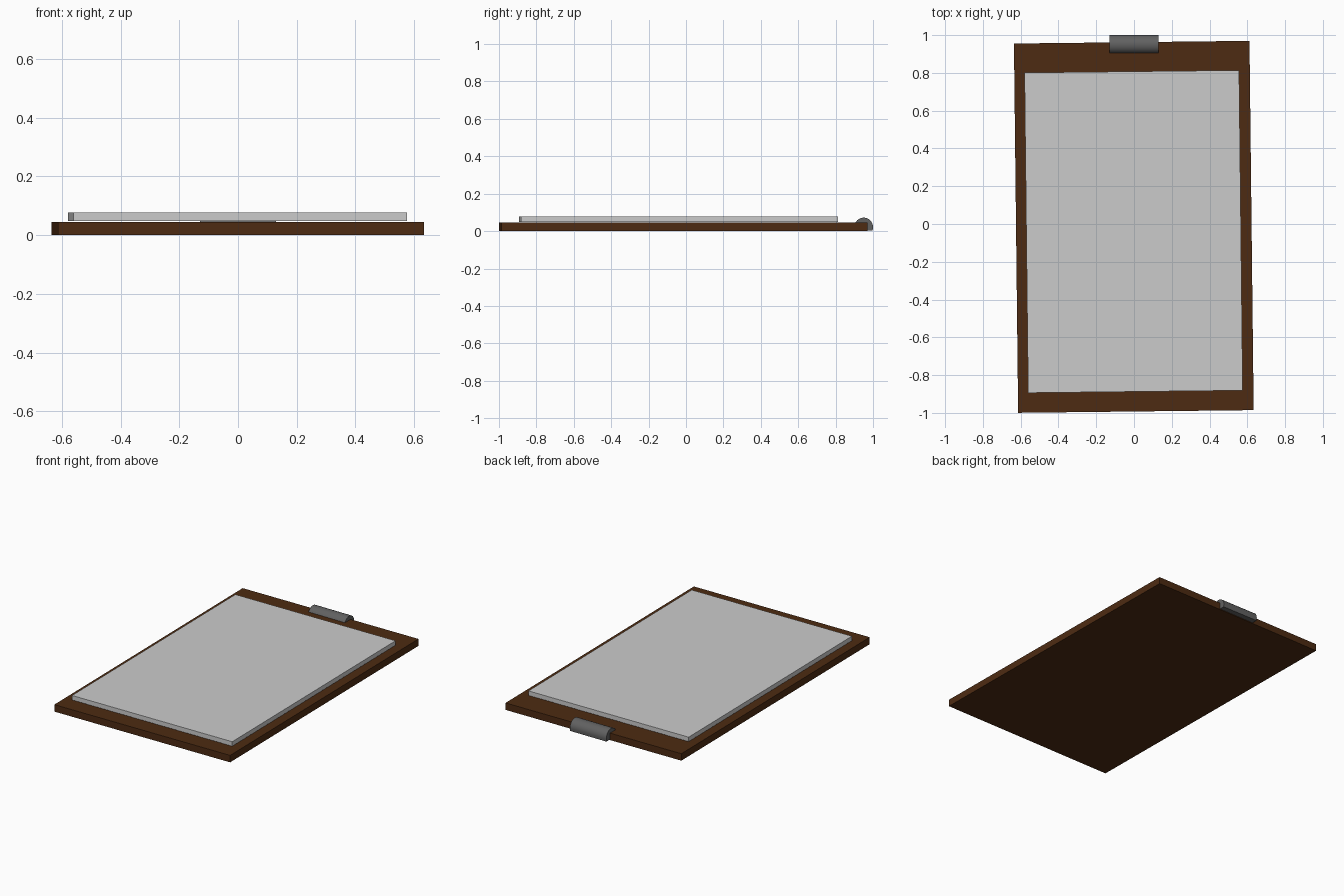
import bpy, bmesh, math
from mathutils import Matrix

if "Cube" in bpy.data.objects:
    bpy.data.objects.remove(bpy.data.objects["Cube"])

TILT = math.radians(0.65)


def material(name, rgb):
    m = bpy.data.materials.new(name)
    m.diffuse_color = (*rgb, 1)
    m.use_nodes = True
    m.node_tree.nodes["Principled BSDF"].inputs["Base Color"].default_value = m.diffuse_color
    return m


def add_object(name, bm, mat=None):
    bmesh.ops.recalc_face_normals(bm, faces=bm.faces)
    me = bpy.data.meshes.new(name)
    bm.to_mesh(me)
    bm.free()
    ob = bpy.data.objects.new(name, me)
    bpy.context.collection.objects.link(ob)
    if mat:
        me.materials.append(mat)
    return ob


def slab(name, cx, cy, w, d, z0, z1, mat=None):
    bm = bmesh.new()
    bmesh.ops.create_cube(bm, size=1, matrix=Matrix.Diagonal((w, d, z1 - z0, 1)))
    ob = add_object(name, bm, mat)
    ob.location = (cx, cy, (z0 + z1) / 2)
    ob.rotation_euler.z = TILT
    return ob


brown = material("brown_wood", (0.075, 0.024, 0.006))
steel = material("dark_steel", (0.12, 0.12, 0.12))

# Board and the stack of paper, both turned very slightly
slab("board", -0.001, -0.015, 1.247, 1.955, 0, 0.045, brown)
slab("paper_stack", -0.002, -0.04, 1.136, 1.695, 0.049, 0.078)

# Clip: rounded bar with a flat underside, straddling the back edge
r, cy, cz, half, steps = 0.05, 0.95, 0.022, 0.13, 16
profile = [(cy + r * math.cos(math.pi * i / steps),
            cz + r * math.sin(math.pi * i / steps)) for i in range(steps + 1)]
profile = [(cy + r * 0.96, 0.004)] + profile + [(cy - r * 0.96, 0.004)]
bm = bmesh.new()
end = bm.faces.new([bm.verts.new((-half, y, z)) for y, z in profile])
new = bmesh.ops.extrude_face_region(bm, geom=[end], use_keep_orig=True)["geom"]
bmesh.ops.translate(bm, vec=(2 * half, 0, 0),
                    verts=[g for g in new if isinstance(g, bmesh.types.BMVert)])
clip = add_object("clip", bm, steel)
bpy.context.view_layer.objects.active = clip
clip.select_set(True)
bpy.ops.object.shade_smooth_by_angle(angle=math.radians(30))
